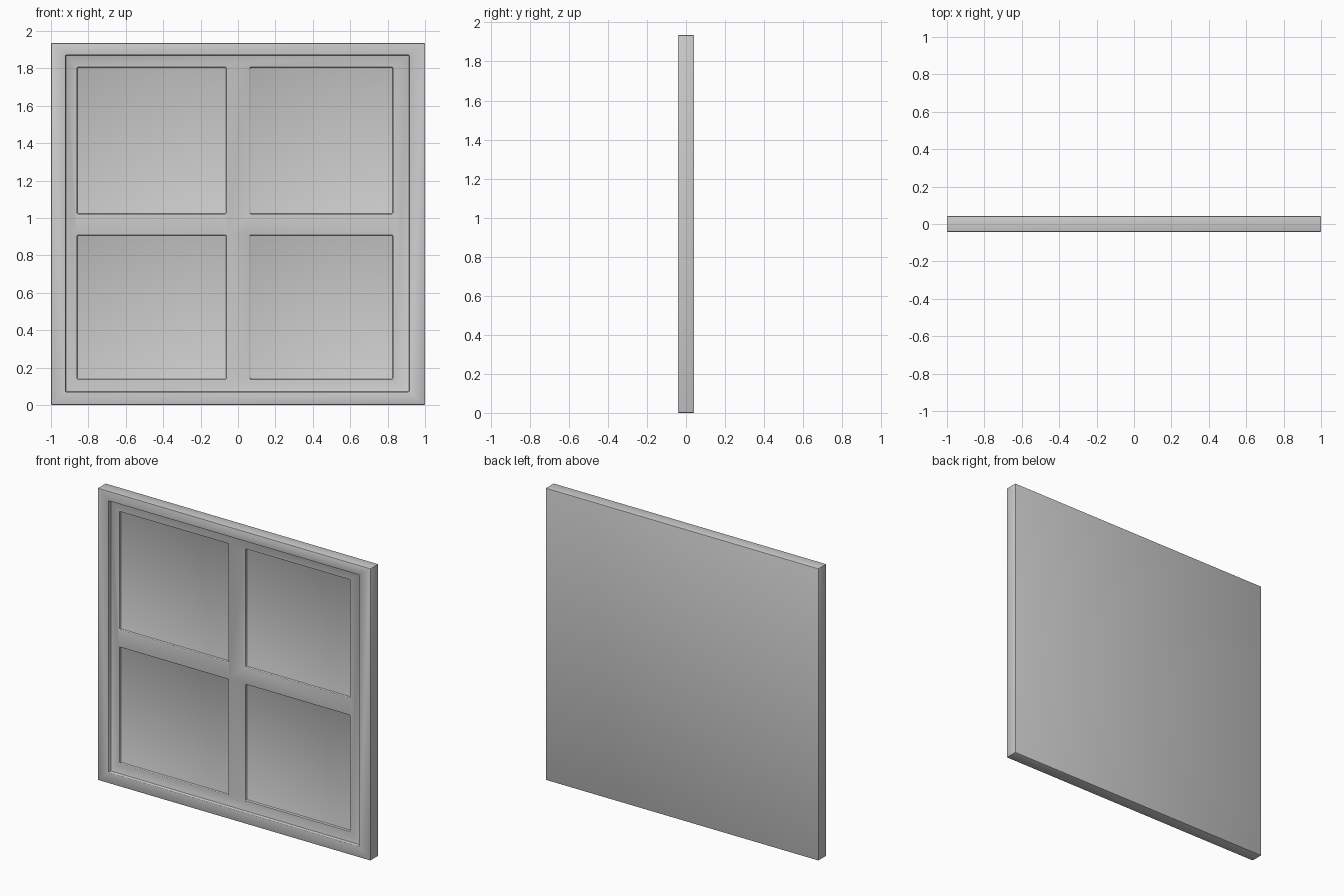
import bpy, math

if "Cube" in bpy.data.objects:
    bpy.data.objects.remove(bpy.data.objects["Cube"])

W, H, HALF = 1.0, 1.935, 0.042      # half width, height, half depth
SASH_Y, PANE_Y = -0.014, 0.003      # front of the sash bars, front of the panes


def box(name, x0, x1, y0, y1, z0, z1):
    bpy.ops.mesh.primitive_cube_add(
        size=1, location=((x0 + x1) / 2, (y0 + y1) / 2, (z0 + z1) / 2))
    ob = bpy.context.object
    ob.name = name
    ob.scale = (x1 - x0, y1 - y0, z1 - z0)
    bpy.ops.object.transform_apply(location=True, rotation=False, scale=True)
    return ob


def cut(target, cutter):
    mod = target.modifiers.new(cutter.name, 'BOOLEAN')
    mod.operation = 'DIFFERENCE'
    mod.solver = 'EXACT'
    mod.object = cutter
    bpy.context.view_layer.objects.active = target
    bpy.ops.object.modifier_apply(modifier=mod.name)
    bpy.data.objects.remove(cutter, do_unlink=True)


# solid window slab with a flat back
window = box("window_panel", -W, W, -HALF, HALF, 0, H)

# step from the outer frame down to the sash bars
cut(window, box("sash_recess", -0.922, 0.915, -0.2, SASH_Y, 0.07, 1.87))

# four panes sunk between the sash bars
for x0, x1 in ((-0.86, -0.063), (0.064, 0.828)):
    for z0, z1 in ((0.138, 0.907), (1.022, 1.805)):
        cut(window, box("pane_recess", x0, x1, -0.2, PANE_Y, z0, z1))

# slightly softened edges
bev = window.modifiers.new("soft_edges", 'BEVEL')
bev.width = 0.005
bev.segments = 2
bev.limit_method = 'ANGLE'
bev.angle_limit = math.radians(40)

bpy.ops.object.select_all(action='DESELECT')
window.select_set(True)
bpy.context.view_layer.objects.active = window
bpy.ops.object.modifier_apply(modifier="soft_edges")
bpy.ops.object.shade_smooth_by_angle(angle=math.radians(35))
